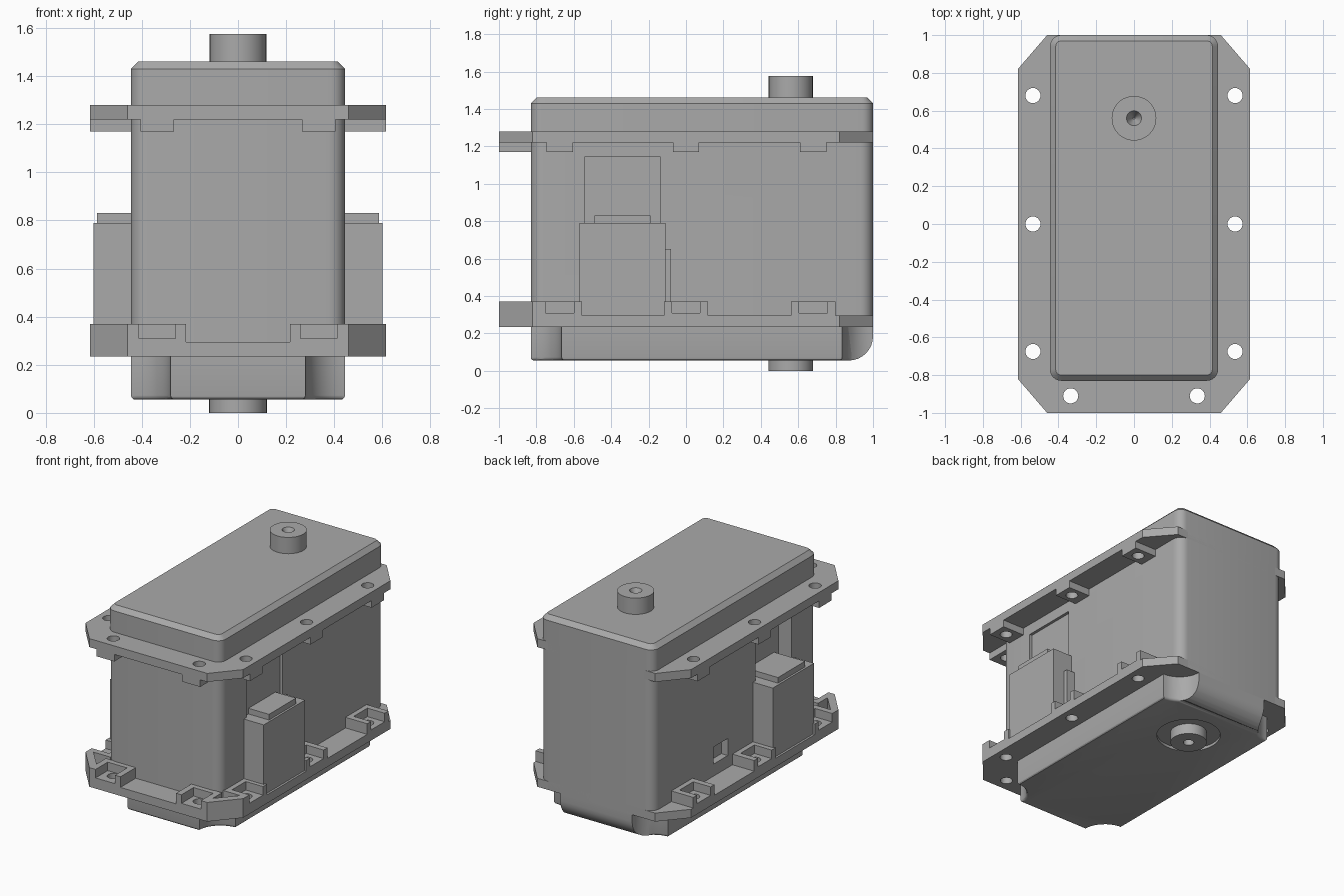
import bpy, bmesh, math
from mathutils import Vector

if "Cube" in bpy.data.objects:
    bpy.data.objects.remove(bpy.data.objects["Cube"])

grey = bpy.data.materials.new("case grey")
grey.use_nodes = True
grey.diffuse_color = (0.4, 0.4, 0.4, 1)
grey.node_tree.nodes["Principled BSDF"].inputs["Base Color"].default_value = (0.4, 0.4, 0.4, 1)


def prism(name, pts, depth):
    """Closed outline swept along a depth vector."""
    bm = bmesh.new()
    face = bm.faces.new([bm.verts.new(p) for p in pts])
    swept = bmesh.ops.extrude_face_region(bm, geom=[face])["geom"]
    bmesh.ops.translate(bm, vec=depth, verts=[v for v in swept if isinstance(v, bmesh.types.BMVert)])
    bmesh.ops.recalc_face_normals(bm, faces=bm.faces)
    mesh = bpy.data.meshes.new(name)
    bm.to_mesh(mesh)
    bm.free()
    mesh.materials.append(grey)
    ob = bpy.data.objects.new(name, mesh)
    bpy.context.scene.collection.objects.link(ob)
    return ob


def plate(name, outline, z0, z1):
    return prism(name, [(x, y, z0) for x, y in outline], (0, 0, z1 - z0))


def box(name, x0, x1, y0, y1, z0, z1):
    return plate(name, [(x0, y0), (x1, y0), (x1, y1), (x0, y1)], z0, z1)


def cylinder(name, x, y, z0, z1, r0, r1=None, sides=40):
    bm = bmesh.new()
    bmesh.ops.create_cone(bm, cap_ends=True, segments=sides, radius1=r0,
                          radius2=r0 if r1 is None else r1, depth=z1 - z0)
    bmesh.ops.translate(bm, vec=(x, y, (z0 + z1) / 2), verts=bm.verts)
    mesh = bpy.data.meshes.new(name)
    bm.to_mesh(mesh)
    bm.free()
    mesh.materials.append(grey)
    ob = bpy.data.objects.new(name, mesh)
    bpy.context.scene.collection.objects.link(ob)
    return ob


def bevel(ob, width, segments, choose):
    """Bevel the edges whose two end points satisfy a rule."""
    bm = bmesh.new()
    bm.from_mesh(ob.data)
    edges = [e for e in bm.edges if choose(e.verts[0].co, e.verts[1].co)]
    bmesh.ops.bevel(bm, geom=edges, offset=width, segments=segments, profile=0.5, affect='EDGES')
    bm.to_mesh(ob.data)
    bm.free()


def combine(ob, others, operation='DIFFERENCE'):
    bpy.context.view_layer.objects.active = ob
    for other in others:
        mod = ob.modifiers.new("combine", 'BOOLEAN')
        mod.operation = operation
        mod.solver = 'EXACT'
        mod.object = other
        bpy.ops.object.modifier_apply(modifier=mod.name)
        bpy.data.objects.remove(other)


def upright(a, b):
    return abs(a.z - b.z) > 0.01


def level_at(z):
    return lambda a, b: abs(a.z - z) < 0.001 and abs(b.z - z) < 0.001


W, FRONT, BACK = 0.445, -0.83, 1.0
SHAFT_Y = 0.56

# Middle case with rounded uprights, side recesses and a small window
case = box("middle_case", -W, W, FRONT, BACK, 0.235, 1.28)
bevel(case, 0.07, 6, upright)
combine(case, [
    box("cutter", W - 0.02, 0.6, -0.54, -0.14, 0.78, 1.145),
    box("cutter", -0.6, -W + 0.1, -0.54, -0.14, 0.78, 1.145),
    box("cutter", -0.6, -W + 0.05, 0.17, 0.33, 0.38, 0.5),
])

# Top cover with chamfered rim
cover = box("top_cover", -W, W, FRONT, BACK, 1.27, 1.46)
bevel(cover, 0.06, 6, upright)
bevel(cover, 0.03, 1, level_at(1.46))

# Bottom cover with rounded back edge and scooped corners
bottom = box("bottom_cover", -W, W, FRONT, BACK, 0.055, 0.24)
bevel(bottom, 0.13, 8, lambda a, b: min(a.y, b.y) > 0.99 and max(a.z, b.z) < 0.06)
combine(bottom, [cylinder("cutter", s * W, y, 0, 0.3, 0.165)
                 for s in (-1, 1) for y in (FRONT, BACK)])
bevel(bottom, 0.018, 3, lambda a, b: max(a.z, b.z) < 0.056 and max(a.y, b.y) < 0.88)
combine(bottom, [cylinder("cutter", 0, SHAFT_Y, 0, 0.075, 0.21)])

# Output shaft and lower pivot
shaft = cylinder("output_shaft", 0, SHAFT_Y, 1.44, 1.575, 0.118)
combine(shaft, [cylinder("cutter", 0, SHAFT_Y, 1.5, 1.58, 0.005, 0.042)])
pivot = cylinder("lower_pivot", 0, SHAFT_Y, 0, 0.1, 0.12)
combine(pivot, [cylinder("cutter", 0, SHAFT_Y, -0.02, 0.06, 0.035)])

# Mounting flanges: screw positions are shared by both
octagon = [(0.46, 1), (0.615, 0.82), (0.615, -0.82), (0.46, -1)]
octagon += [(-x, y) for x, y in reversed(octagon)]
SIDE_Y = (-0.675, 0.0, 0.68)
side_screws = [(s * 0.535, y) for s in (-1, 1) for y in SIDE_Y]
front_screws = [(s * 0.335, -0.91) for s in (-1, 1)]


def pads(half, x_in, z0, z1, out=0.0):
    """Blocks around each screw, reaching the flange edge plus out."""
    blocks = []
    for x, y in side_screws:
        xs = sorted((math.copysign(x_in, x), math.copysign(0.615 + out, x)))
        blocks.append(box("pad", *xs, y - half, y + half, z0, z1))
    for x, y in front_screws:
        blocks.append(box("pad", x - half, x + half, -1 - out, -0.385 - x_in, z0, z1))
    return blocks


def screw_holes(z0, z1):
    return [cylinder("cutter", x, y, z0, z1, 0.04, sides=24)
            for x, y in side_screws + front_screws]


upper = plate("upper_flange", octagon, 1.22, 1.28)
combine(upper, pads(0.07, 0.44, 1.17, 1.23), 'UNION')
combine(upper, screw_holes(1.1, 1.35))

lower = plate("lower_flange", octagon, 0.235, 0.295)
combine(lower, pads(0.118, 0.44, 0.28, 0.37), 'UNION')
for s in (-1, 1):
    # Raised wall along each front corner
    wall = plate("corner_wall", [(s * 0.43, -1), (s * 0.46, -1), (s * 0.615, -0.82),
                                 (s * 0.615, -0.77), (s * 0.575, -0.79), (s * 0.43, -0.955)],
                 0.28, 0.37)
    combine(lower, [wall], 'UNION')
combine(lower, pads(0.076, 0.48, 0.31, 0.5, 0.05))
combine(lower, screw_holes(0.1, 0.4))

# Side connectors with a stepped top
for s, side in ((1, "left"), (-1, "right")):
    housing = box(side + "_connector", *sorted((s * 0.33, s * 0.6)), -0.57, -0.11, 0.28, 0.79)
    step = box(side + "_connector_step", *sorted((s * 0.33, s * 0.585)), -0.49, -0.19, 0.78, 0.83)
box("connector_rib", 0.43, 0.51, -0.12, -0.08, 0.29, 0.65)

# Smooth the rounded surfaces while keeping edges crisp
bpy.ops.object.select_all(action='DESELECT')
for ob in (case, cover, bottom, shaft, pivot, upper, lower):
    ob.select_set(True)
bpy.context.view_layer.objects.active = case
bpy.ops.object.shade_smooth_by_angle(angle=math.radians(30))
